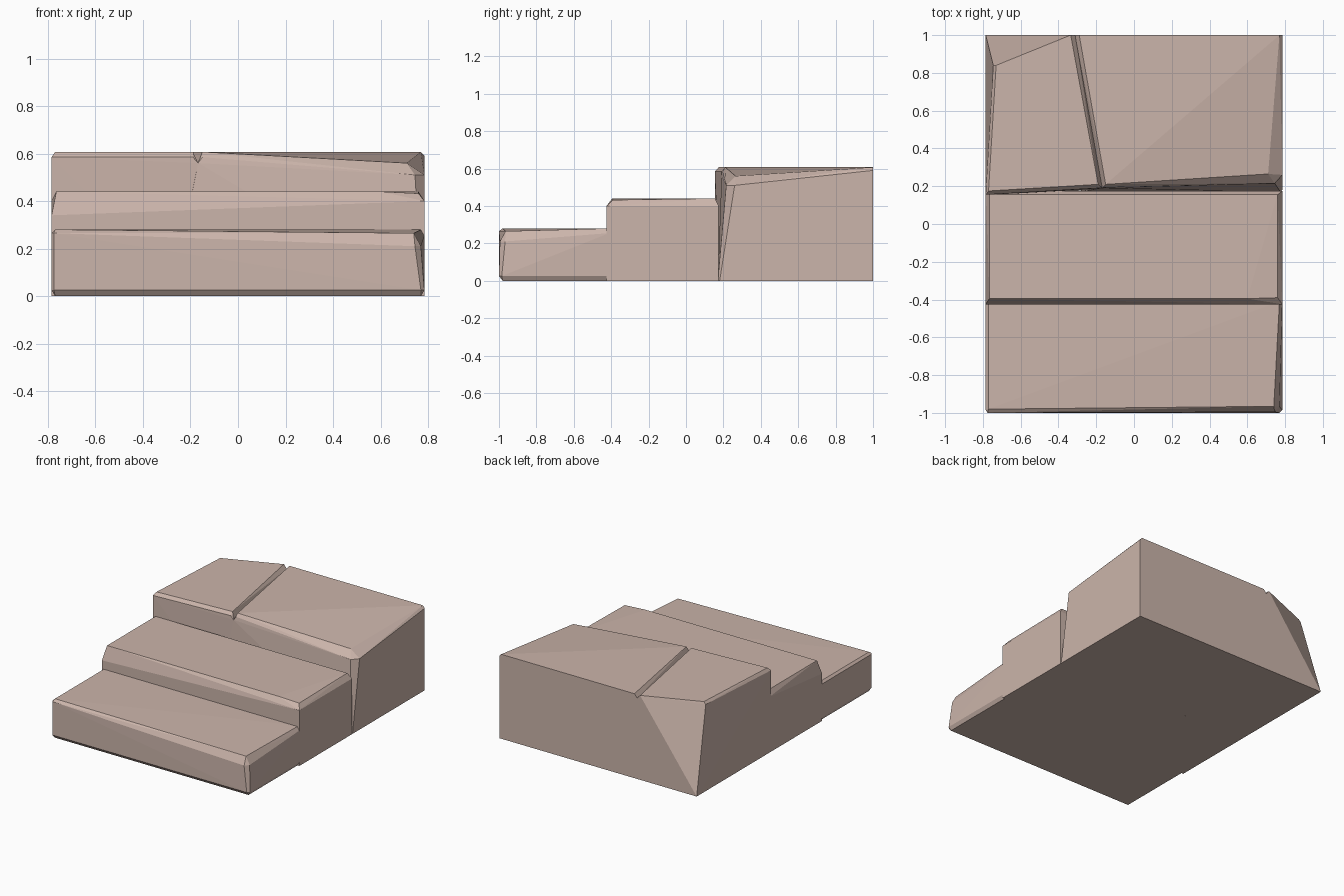
import bpy, bmesh, math

stone = bpy.data.materials.new("pale_pink_stone")
stone.diffuse_color = (0.60, 0.46, 0.405, 1)


def hewn_block(name, points):
    """Convex rough-cut stone through the given corner points."""
    bm = bmesh.new()
    for p in points:
        bm.verts.new(p)
    hull = bmesh.ops.convex_hull(bm, input=bm.verts[:])
    loose = [v for v in bm.verts if not v.link_faces]
    bmesh.ops.delete(bm, geom=loose, context='VERTS')
    bmesh.ops.dissolve_limit(bm, angle_limit=math.radians(0.5),
                             verts=bm.verts[:], edges=bm.edges[:])
    bmesh.ops.recalc_face_normals(bm, faces=bm.faces[:])
    me = bpy.data.meshes.new(name)
    bm.to_mesh(me)
    bm.free()
    me.materials.append(stone)
    ob = bpy.data.objects.new(name, me)
    bpy.context.collection.objects.link(ob)
    return ob


X = 0.785

# lower step: undercut base, worn front right corner
hewn_block("lower_step", [
    (-0.77, -0.98, 0), (0.77, -0.98, 0), (0.77, -0.41, 0), (-0.77, -0.41, 0),
    (-X, -0.985, 0.025), (-0.775, -1, 0.025), (0.77, -1, 0.025), (X, -0.985, 0.025),
    (X, -0.41, 0.025), (-X, -0.41, 0.025),
    (-X, -0.985, 0.265), (-0.775, -1, 0.265), (0.745, -0.995, 0.21), (0.77, -0.967, 0.21),
    (X, -0.41, 0.255), (-X, -0.41, 0.265),
    (-0.77, -0.98, 0.28), (0.74, -0.965, 0.265), (0.77, -0.41, 0.28), (-0.77, -0.41, 0.28)])

# middle step: front chamfer widening to the left, small chip on the right
hewn_block("middle_step", [
    (-X, -0.425, 0), (X, -0.425, 0), (X, 0.175, 0), (-X, 0.175, 0),
    (-X, -0.425, 0.34), (X, -0.425, 0.40), (X, 0.175, 0.40), (-X, 0.175, 0.40),
    (-0.765, -0.395, 0.44), (0.60, -0.395, 0.44), (0.63, -0.397, 0.432),
    (0.76, -0.39, 0.432), (0.76, 0.155, 0.44), (-0.765, 0.155, 0.44)])

# upper left stone: back left corner broken away, slanted joint on its right
hewn_block("upper_left_stone", [
    (-X, 0.155, 0), (-0.20, 0.18, 0), (-0.312, 1, 0), (-X, 1, 0),
    (-X, 0.155, 0.585), (-0.19, 0.19, 0.585), (-0.168, 0.19, 0.56), (-0.312, 1, 0.58),
    (-0.745, 0.84, 0.59), (-0.77, 0.175, 0.607), (-0.19, 0.21, 0.607),
    (-0.335, 1, 0.607), (-0.73, 0.84, 0.607)])

# upper right stone: worn down at its front right corner
hewn_block("upper_right_stone", [
    (-0.28, 0.17, 0), (0.775, 0.17, 0), (X, 0.18, 0), (X, 1, 0), (-0.312, 1, 0),
    (-0.168, 0.19, 0.56), (-0.312, 1, 0.58), (-0.15, 0.195, 0.585),
    (0.745, 0.215, 0.51), (X, 0.26, 0.51), (X, 1, 0.59),
    (-0.15, 0.21, 0.607), (0.71, 0.265, 0.56), (0.77, 1, 0.607), (-0.29, 1, 0.607)])
